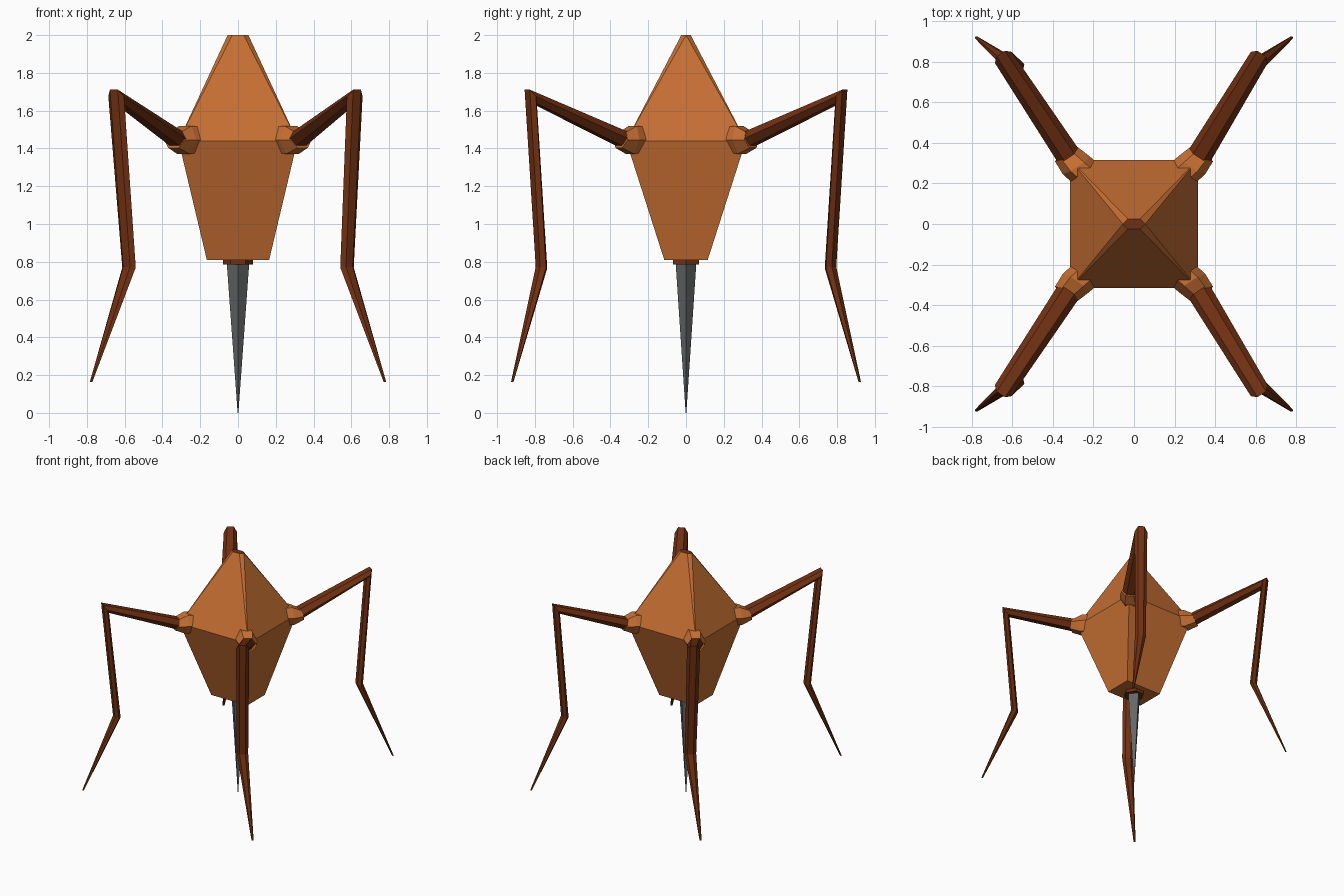
import bpy, bmesh, math
from mathutils import Vector as V

if "Cube" in bpy.data.objects:
    bpy.data.objects.remove(bpy.data.objects["Cube"])


def material(name, color):
    m = bpy.data.materials.new(name)
    m.diffuse_color = (*color, 1)
    m.use_nodes = True
    m.node_tree.nodes["Principled BSDF"].inputs["Base Color"].default_value = m.diffuse_color
    return m


ORANGE = material("burnt_orange", (0.56, 0.157, 0.032))
BROWN = material("dark_brown", (0.165, 0.03, 0.006))
GREY = material("steel_grey", (0.13, 0.135, 0.135))


def finish(name, bm, mats):
    bmesh.ops.recalc_face_normals(bm, faces=bm.faces)
    me = bpy.data.meshes.new(name)
    bm.to_mesh(me)
    bm.free()
    for m in mats:
        me.materials.append(m)
    ob = bpy.data.objects.new(name, me)
    bpy.context.collection.objects.link(ob)
    return ob


def loft(name, rings, mat, sides=6):
    """Sweep a polygon through rings of (centre, half-axis a, half-axis b)."""
    bm = bmesh.new()
    loops = []
    for c, a, b in rings:
        angles = [math.tau * i / sides for i in range(sides)]
        loops.append([bm.verts.new(V(c) + V(a) * math.cos(t) + V(b) * math.sin(t))
                      for t in angles])
    for lo, hi in zip(loops, loops[1:]):
        for i in range(sides):
            j = (i + 1) % sides
            bm.faces.new((lo[i], lo[j], hi[j], hi[i]))
    bm.faces.new(loops[0])
    bm.faces.new(loops[-1])
    return finish(name, bm, [mat])


# Body: faceted lantern with a small hexagonal crown
bm = bmesh.new()


def rect(x, y, z):
    return [bm.verts.new((sx * x, sy * y, z))
            for sx, sy in ((-1, -1), (1, -1), (1, 1), (-1, 1))]


base, waist, top = rect(.165, .115, .81), rect(.315, .317, 1.44), rect(.03, .025, 2)
left, right = bm.verts.new((-.055, 0, 2)), bm.verts.new((.055, 0, 2))
bm.faces.new(base)
for i in range(4):
    j = (i + 1) % 4
    bm.faces.new((base[i], base[j], waist[j], waist[i]))
for i, j in ((0, 1), (2, 3)):
    bm.faces.new((waist[i], waist[j], top[j], top[i]))
for i, j, tip in ((1, 2, right), (3, 0, left)):
    bm.faces.new((waist[i], waist[j], tip))
    bm.faces.new((waist[i], tip, top[i]))
    bm.faces.new((waist[j], top[j], tip))
crown = bm.faces.new((top[0], top[1], right, top[2], top[3], left))
crown.material_index = 1
finish("body", bm, [ORANGE, BROWN])

# Collar and spike under the body
loft("spike_collar", [((0, 0, z), (.08, 0, 0), (0, .08, 0)) for z in (.785, .82)], BROWN)
loft("spike", [((0, 0, z), (r, 0, 0), (0, r * .92, 0))
               for z, r in ((0, .002), (.8, .06))], GREY, 4)

# Four jointed legs with sockets at the body corners
for sx, side in ((-1, "left"), (1, "right")):
    for sy, end in ((-1, "front"), (1, "back")):
        def ring(c, a, br, bz):
            across = V((.83 * sx, -.55 * sy, 0)) * a
            out = V((.55 * sx * br, .83 * sy * br, bz))
            return (c[0] * sx, c[1] * sy, c[2]), across, out

        knee_x = .645 if sx < 0 else .618
        loft(f"{end}_{side}_socket", [
            ring((.22, .23, 1.445), .08, 0, .08),
            ring((.285, .29, 1.445), .08, -.01, .085),
            ring((.335, .345, 1.445), .066, -.015, .048)], ORANGE)
        loft(f"{end}_{side}_leg", [
            ring((.31, .315, 1.44), .062, -.015, .046),
            ring((knee_x, .822, 1.675), .05, .026, .042),
            ring((.577, .765, .77), .043, .026, .004),
            ring((.778, .92, .163), .008, .006, 0)], BROWN)
